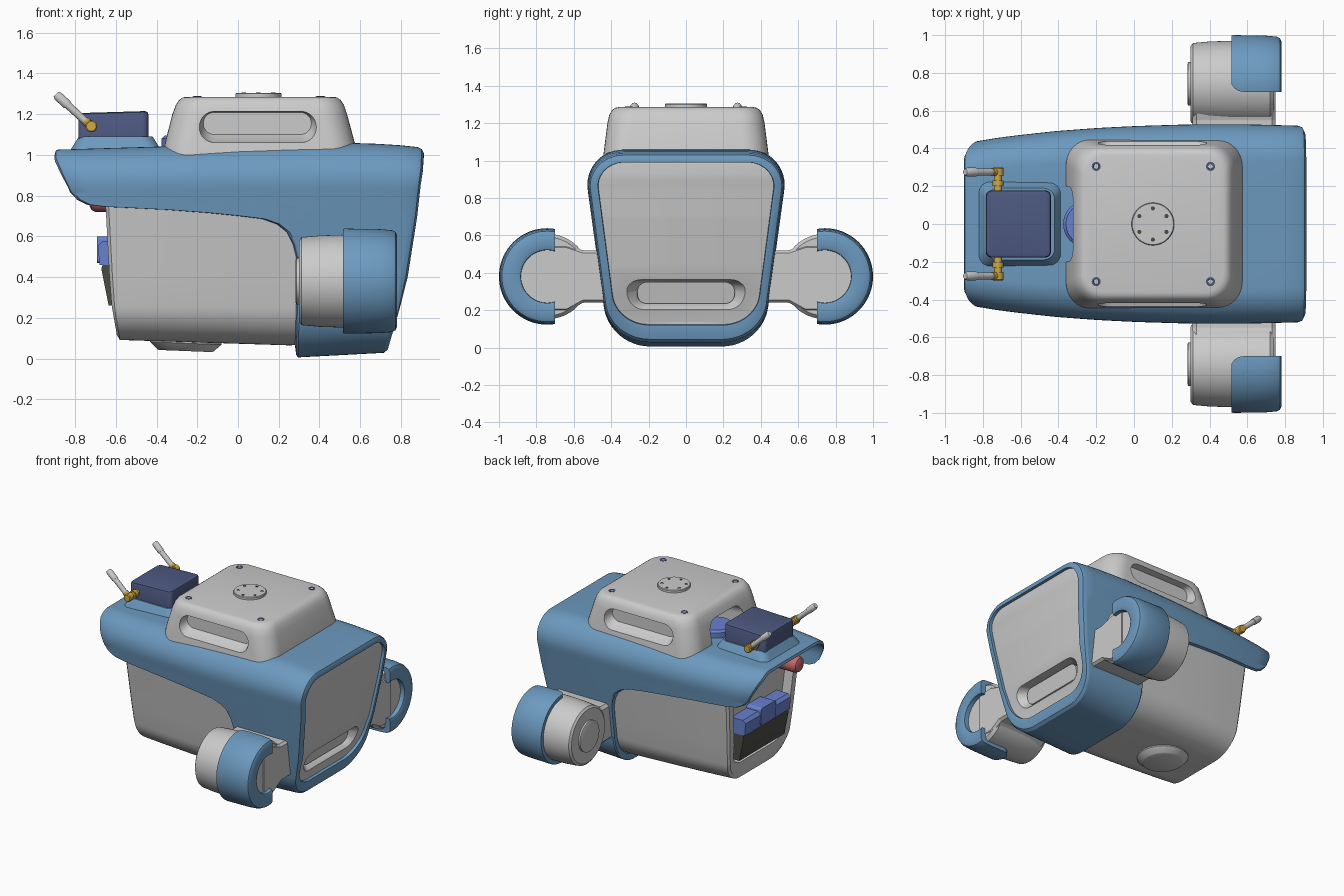
import bpy, bmesh, math
from mathutils import Vector as V

if "Cube" in bpy.data.objects:
    bpy.data.objects.remove(bpy.data.objects["Cube"])

COL = {'blue': (.15, .32, .52, 1), 'navy': (.075, .1, .22, 1), 'indigo': (.14, .22, .62, 1),
       'red': (.55, .14, .14, 1), 'brass': (.62, .4, .06, 1), 'dark': (.07, .07, .06, 1)}


def loft(name, rings, col=None, cap='ngon', mirror=False):
    """Skin a list of equal-length closed rings; cap: ngon, strip or torus."""
    n, m = len(rings[0]), len(rings)
    faces = []
    for a in range(m if cap == 'torus' else m - 1):
        b = (a + 1) % m
        faces += [(a*n+i, a*n+(i+1) % n, b*n+(i+1) % n, b*n+i) for i in range(n)]
    if cap != 'torus':
        for o in (0, (m-1)*n):
            if cap == 'strip':
                faces += [(o+i, o+i+1, o+n-2-i, o+n-1-i) for i in range(n//2 - 1)]
            else:
                faces.append(tuple(range(o, o+n)))
    me = bpy.data.meshes.new(name)
    me.from_pydata([tuple(p) for r in rings for p in r], [], faces)
    bm = bmesh.new()
    bm.from_mesh(me)
    bmesh.ops.recalc_face_normals(bm, faces=bm.faces)
    bm.to_mesh(me)
    bm.free()
    ob = bpy.data.objects.new(name, me)
    bpy.context.collection.objects.link(ob)
    if col:
        mat = bpy.data.materials.get(col) or bpy.data.materials.new(col)
        mat.diffuse_color = COL[col]
        mat.use_nodes = True
        mat.node_tree.nodes["Principled BSDF"].inputs["Base Color"].default_value = mat.diffuse_color
        me.materials.append(mat)
    if mirror:
        md = ob.modifiers.new('mirror', 'MIRROR')
        md.use_axis = (False, True, False)
    return ob


def boolean(ob, cutter, op='DIFFERENCE'):
    md = ob.modifiers.new('cut', 'BOOLEAN')
    md.object, md.operation, md.solver = cutter, op, 'EXACT'
    bpy.context.view_layer.objects.active = ob
    bpy.ops.object.modifier_move_to_index(modifier=md.name, index=0)
    bpy.ops.object.modifier_apply(modifier=md.name)
    bpy.data.objects.remove(cutter)


def arc(p, c, q, r, seg=8):
    """Points rounding corner c between p and q."""
    p, c, q = V(p), V(c), V(q)
    if r <= 0:
        return [c]
    u, w = (p-c).normalized(), (q-c).normalized()
    h = u.angle(w) / 2
    o = c + (u+w).normalized() * r / math.sin(h)
    a, b = c + u*r/math.tan(h) - o, c + w*r/math.tan(h) - o
    t = math.pi - 2*h
    return [o + (a*math.sin((1-i/seg)*t) + b*math.sin(i/seg*t)) / math.sin(t) for i in range(seg+1)]


def rounded(pts, r, seg=8):
    n = len(pts)
    return [p for i in range(n) for p in arc(pts[i-1], pts[i], pts[(i+1) % n], r, seg)]


def rect(x0, x1, y0, y1, r, seg=8):
    return rounded([(x0, y0), (x1, y0), (x1, y1), (x0, y1)], r, seg)


def lathe(name, o, d, prof, col=None, mirror=False, n=48):
    """Revolve (distance, radius) pairs around the line from o along d."""
    o, d = V(o), V(d).normalized()
    u = d.orthogonal().normalized()
    w = d.cross(u)
    return loft(name, [[o + d*t + (u*math.cos(a) + w*math.sin(a))*r
                        for a in (2*math.pi*i/n for i in range(n))] for t, r in prof], col, 'ngon', mirror)


def lerp(tab, v):
    if v <= tab[0][0]:
        return tab[0][1]
    for (a, p), (b, q) in zip(tab, tab[1:]):
        if v <= b:
            return p + (q-p)*(v-a)/(b-a)
    return tab[-1][1]


# hull shape: width along x, roof and floor drift, edge lines as x over z
WIDTH = [(-.9, .8), (-.8, .845), (-.6, .895), (-.4, .935), (-.2, .963), (0, .983), (.3, 1), (.6, 1), (.91, .985)]
TOP = [(-.9, -.035), (0, -.008), (.5, 0), (.75, -.008), (.91, -.025)]
BOT = [(-.6, .04), (.28, .005), (.75, .03)]
FRONT = [(0, .745), (.04, .755), (.12, .775), (.35, .825), (.7, .88), (.95, .907), (1.06, .912)]
SEAM = [(0, .28), (.3, .287), (.5, .285), (.56, .27), (.62, .24), (.66, .19), (.685, .12), (.7, 0),
        (.715, -.15), (.73, -.35), (.74, -.55), (.745, -.66), (.755, -.74), (.78, -.79), (.82, -.825),
        (.92, -.865), (1.02, -.9), (1.06, -.9)]
REAR = [(0, -.595), (.2, -.62), (.75, -.65), (1.06, -.66)]
knots = [.82, .8, .78, .765, .755, .75, .745, .74, .735, .73, .722, .715, .707, .7, .692, .685, .672, .66, .64,
         .62, .59, .56, .5, .45, .4]


def ring(d):
    w = lambda z: .41 + .137*z - d
    t, b = 1.06 - d, 2*d
    tc, bc = (w(t), t), (w(b), b)
    half = [V((.1, t)), V((.2, t))] + arc((0, t), tc, bc, .19-d, 12)
    half += [V((w(z), z)) for z in knots] + arc(tc, bc, (0, b), .25-d, 12) + [V((.06, b))]
    return half + [V((-p.x, p.y)) for p in reversed(half)]


BASE = ring(0)


def hull(rows, back):
    out = []
    for s, off, d in rows:
        r = []
        for p, q in zip(ring(d), BASE):
            x0, x1 = lerp(back, q.y), lerp(FRONT, q.y)
            x = x0 + (x1-x0)*s + off
            z = p.y + lerp(TOP, x)*min(1, max(0, (p.y-.8)/.26)) + lerp(BOT, x)*max(0, (.3-p.y)/.3)
            r.append((x, p.x*lerp(WIDTH, x), z))
        out.append(r)
    return out


# blue outer shell with visor, and grey inner body
N = 16
span = [i/N for i in range(N)]
loft('outer_shell', hull([(0, .006, .006)] + [(s, .015 if s == 0 else 0, 0) for s in span]
     + [(1, -.03, 0), (1, -.01, .008), (1, 0, .03), (1, 0, .05), (1, -.04, .055)]
     + [(s, 0, .028) for s in reversed(span)], SEAM), 'blue', 'torus')
body = loft('inner_body', hull([(0, .07, .11), (0, 0, .1), (0, 0, .045), (0, .015, .03)]
            + [(s, 0, .03) for s in span[1:]] + [(1, -.045, .03), (1, -.022, .046), (1, -.02, .06)], REAR), None, 'strip')
# front grab recess
boolean(body, loft('cutter', [[(x, p.x, p.y) for p in rect(-w, w, a, b, r)] for x, w, a, b, r in
        ((.70, .26, .235, .35, .05), (.725, .265, .225, .355, .055), (.79, .33, .165, .362, .09), (.9, .35, .15, .37, .1))]))
loft('front_grab_plate', [[(x + .2*(p.y-.29), p.x, p.y) for p in rect(-w, w, .235, .35, .05)]
                          for x, w in ((.69, .26), (.735, .26))])

# top housing with side and rear recesses
hat = loft('top_housing', [[(p.x, p.y, z) for p in rect(a, b, -w, w, r)] for z, a, b, w, r in
           ((1.0, -.365, .58, .445, .13), (1.06, -.358, .573, .438, .13), (1.2, -.322, .535, .42, .13),
            (1.245, -.305, .52, .41, .125), (1.27, -.288, .503, .395, .12), (1.281, -.272, .487, .38, .11),
            (1.285, -.255, .47, .363, .1))])
for sgn in (1, -1):
    boolean(hat, loft('cutter', [[(p.x, sgn*y, p.y) for p in rect(a, b, c, d, r)] for y, a, b, c, d, r in
            ((.365, -.17, .36, 1.1, 1.208, .053), (.43, -.19, .385, 1.062, 1.214, .073), (.5, -.2, .39, 1.05, 1.216, .08))]))
boolean(hat, loft('cutter', [[(x, p.x, p.y) for p in rect(-w, w, .9, 1.2, .08)] for x, w in ((-.5, .24), (-.32, .19), (-.14, .15))]))
lathe('rear_button', (-.25, 0, 1.02), (0, 0, 1), [(0, .125), (.06, .125), (.075, .11)], 'indigo')
lathe('mount_disc', (.1, 0, 1.27), (0, 0, 1), [(0, .113), (.03, .113), (.034, .109)])
for i in range(6):
    a = math.pi*(i/3 + 1/6 + 1/3)
    lathe('mount_bolt', (.1 + .083*math.cos(a), .083*math.sin(a), 1.29), (0, 0, 1), [(0, .011), (.016, .011)], 'dark', n=16)
for x in (-.2, .405):
    lathe('housing_screw', (x, .305, 1.27), (0, 0, 1), [(0, .024), (.017, .024), (.018, .014), (.012, .012)], 'navy', True, 24)

# radio module, its plinth and antennas
loft('module_plinth', [[(p.x, p.y, z) for p in rect(-.6-w, -.6+w, -h, h, .06)] for z, w, h in
     ((1.0, .24, .24), (1.035, .215, .22), (1.075, .19, .2), (1.09, .18, .19))], 'blue')
loft('radio_module', [[(p.x, p.y, z + .03*(p.x+.61)) for p in rect(-.612-w, -.612+w, -h, h, .03)] for z, w, h in
     ((1.07, .172, .178), (1.195, .172, .178), (1.205, .168, .174), (1.21, .155, .16))], 'navy')
lathe('antenna_plug', (-.72, .17, 1.14), (0, 1, 0), [(0, .022), (.03, .022), (.03, .03), (.06, .03), (.06, .022),
      (.085, .022), (.085, .03), (.125, .03), (.13, .024)], 'brass', True, 12)
lathe('antenna_joint', (-.715, .275, 1.135), (-.18, 0, .17), [(0, .022), (.05, .022)], 'brass', True, 16)
lathe('antenna', (-.74, .275, 1.157), (-.17, 0, .155), [(0, .014), (.005, .018), (.13, .019), (.13, .023),
      (.195, .023), (.208, .016)], None, True, 20)

# battery, lamp and underside boss
for name, a, b, col in (('battery_case', .26, .46, 'dark'), ('battery_top', .46, .575, 'indigo')):
    prof = [(-.57, a), (-.635 - .09*(a-.26)*2.5, a), (-.64 - .09*(b-.26)*1.7, b - .02), (-.665, b), (-.57, b)]
    loft(name, [[(x, y, z) for x, z in prof] for y in (-.27, .27)], col)
loft('battery_latch', [[(x, p.x, p.y) for p in rect(-.09, .09, .47, .6, .02)] for x in (-.57, -.692)], 'indigo')
lathe('rear_lamp', (-.58, -.33, .78), (-1, 0, 0), [(0, .06), (.12, .06), (.14, .05), (.15, .03)], 'red')
lathe('underside_boss', (-.255, 0, .11), (-.04, 0, -1), [(0, .18), (.035, .175), (.068, .14), (.073, .13)])

# side pods: drum, neck and blue guard
O = (0, .742, .38)
lathe('side_pod', O, (1, 0, 0), [(.283, .105), (.287, .115), (.3, .115), (.3, .2), (.312, .216), (.4, .224), (.515, .228),
      (.72, .228), (.742, .21)], None, True, 64)
loft('pod_neck', [[(x, p.x, p.y) for p in rounded([(.4, s), (.55, s), (.64, s-.05), (.76, s-.05), (.76, t+.03),
      (.64, t+.03), (.55, t), (.4, t)], .02, 4)] for x, s, t in ((.31, .26, .5), (.33, .24, .52), (.73, .24, .52), (.748, .255, .505))],
     None, 'ngon', True)
guard = lathe('pod_guard', O, (1, 0, 0), [(.516, .21), (.516, .255), (.522, .258), (.7, .255), (.755, .25), (.772, .242),
              (.781, .225), (.781, .155), (.775, .142), (.73, .14)], 'blue', True, 72)
boolean(guard, loft('cutter', [[(p.x, p.y, z) for p in
        arc((.51, 1.1), (.51, .7), (.95, .7), .07) + [V((.95, .7)), V((.95, 1.1)), V((.51, 1.1))]] for z in (0, .8)]), 'INTERSECT')
boolean(guard, lathe('cutter', O, (1, 0, 0), [(.744, .14), (.9, .14)]))

for ob in bpy.data.objects:
    ob.select_set(True)
bpy.context.view_layer.objects.active = body
bpy.ops.object.shade_smooth_by_angle(angle=math.radians(32))
